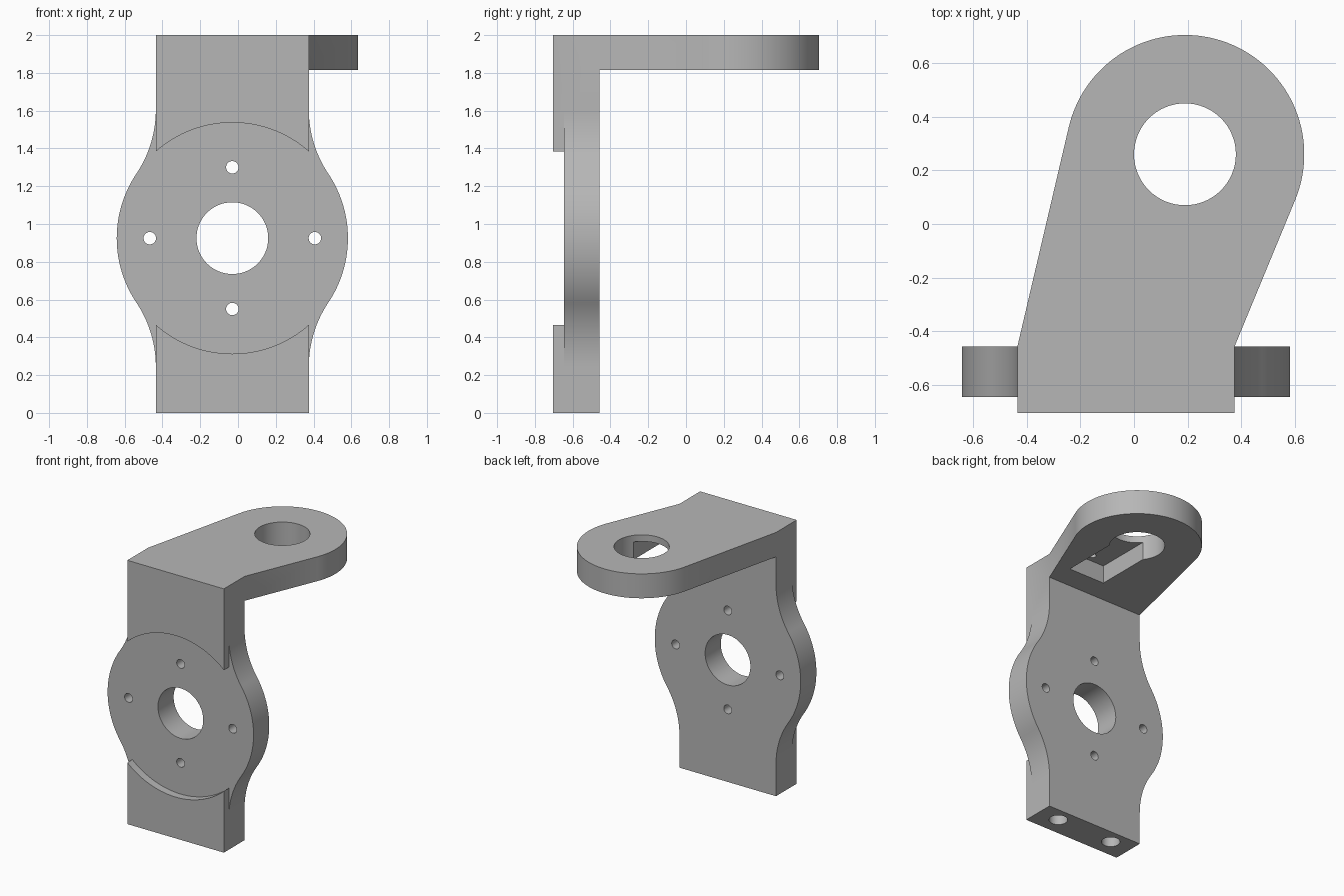
import bpy, bmesh
from math import sin, cos, pi, atan2, acos, hypot, sqrt, radians
from mathutils import Vector

if "Cube" in bpy.data.objects:
    bpy.data.objects.remove(bpy.data.objects["Cube"])

grey = bpy.data.materials.new("plain grey")
grey.use_nodes = True
colour = (0.47, 0.47, 0.47, 1)
grey.diffuse_color = colour
grey.node_tree.nodes["Principled BSDF"].inputs["Base Color"].default_value = colour

# Main dimensions
LEFT, RIGHT, MID = -0.435, 0.375, -0.03
FRONT, STEP, BACK = -0.705, -0.645, -0.457
HUB_Z, HUB_R, FILLET = 0.925, 0.612, 0.61
ARM_Z, ARM_X, ARM_Y, ARM_R, BORE = 1.815, 0.19, 0.26, 0.445, 0.19


def arc(cx, cy, r, a, b, n=32):
    return [(cx + r * cos(a + (b - a) * i / n), cy + r * sin(a + (b - a) * i / n))
            for i in range(n + 1)]


def circle(cx, cy, r, n=64):
    return arc(cx, cy, r, 0, 2 * pi, n)[:-1]


def rect(x0, x1, y0, y1):
    return [(x0, y0), (x1, y0), (x1, y1), (x0, y1)]


def prism(name, outline, lo, hi, axis="z"):
    """Extrude an outline between two levels along z, or along y for an x-z outline."""
    bm = bmesh.new()
    put = (lambda p: (p[0], p[1], lo)) if axis == "z" else (lambda p: (p[0], lo, p[1]))
    face = bm.faces.new([bm.verts.new(put(p)) for p in outline])
    step = Vector((0, 0, hi - lo)) if axis == "z" else Vector((0, hi - lo, 0))
    new = bmesh.ops.extrude_face_region(bm, geom=[face])["geom"]
    bmesh.ops.translate(bm, vec=step, verts=[v for v in new if isinstance(v, bmesh.types.BMVert)])
    bmesh.ops.recalc_face_normals(bm, faces=bm.faces)
    mesh = bpy.data.meshes.new(name)
    bm.to_mesh(mesh)
    bm.free()
    mesh.materials.append(grey)
    obj = bpy.data.objects.new(name, mesh)
    bpy.context.collection.objects.link(obj)
    return obj


def combine(target, tool, operation):
    tool.hide_render = True
    mod = target.modifiers.new(operation, "BOOLEAN")
    mod.operation, mod.solver, mod.object = operation, "EXACT", tool
    bpy.context.view_layer.objects.active = target
    bpy.ops.object.modifier_apply(modifier=mod.name)
    bpy.data.objects.remove(tool)


def cut(target, outline, lo, hi, axis="z"):
    combine(target, prism("cutter", outline, lo, hi, axis), "DIFFERENCE")


# Round hub blending into the upright through tangent fillets
half = RIGHT - MID
rise = sqrt((HUB_R + FILLET) ** 2 - (half + FILLET) ** 2)
tilt = atan2(rise, half + FILLET)
side = arc(half + FILLET, -rise, FILLET, pi, pi - tilt, 24)
side += arc(0, 0, HUB_R, -tilt, tilt, 40)[1:]
side += arc(half + FILLET, rise, FILLET, pi + tilt, pi, 24)[1:]
outline = [(MID + x, HUB_Z + z) for x, z in side]
outline += [(MID - x, HUB_Z + z) for x, z in reversed(side)]
hub = prism("hub", outline, STEP, BACK, "y")

# Upright plate with the round recess on its front
bracket = prism("bracket", rect(LEFT, RIGHT, 0, 2), FRONT, BACK, "y")
cut(bracket, circle(MID, HUB_Z, HUB_R, 128), FRONT - 0.1, STEP, "y")
combine(bracket, hub, "UNION")


# Rounded arm reaching back from the top
def tangent_angle(px, py, sign):
    dx, dy = px - ARM_X, py - ARM_Y
    return atan2(dy, dx) + sign * acos(ARM_R / hypot(dx, dy))


start = tangent_angle(RIGHT, BACK, 1)
end = tangent_angle(LEFT, BACK, -1) + 2 * pi
arm_outline = [(LEFT, BACK), (LEFT, FRONT), (RIGHT, FRONT), (RIGHT, BACK)]
arm_outline += arc(ARM_X, ARM_Y, ARM_R, start, end, 64)
combine(bracket, prism("arm", arm_outline, ARM_Z, 2), "UNION")

# Hub bore and four screw holes
cut(bracket, circle(MID, HUB_Z, BORE), -1, 0, "y")
for dx, dz in ((0.437, 0), (-0.437, 0), (0, 0.375), (0, -0.375)):
    cut(bracket, circle(MID + dx, HUB_Z + dz, 0.033, 32), -1, 0, "y")

# Arm bore, the slot under the arm and its small blind hole
cut(bracket, circle(ARM_X, ARM_Y, BORE), 1.7, 2.1)
cut(bracket, rect(ARM_X - 0.15, ARM_X + 0.15, -0.28, ARM_Y), 1.7, 1.95)
cut(bracket, circle(ARM_X, -0.22, 0.027, 24), 1.9, 1.985)

# Two blind holes in the foot
for s in (-1, 1):
    cut(bracket, circle(MID + s * 0.235, -0.565, 0.064, 32), -0.1, 0.25)

# Smooth the curved walls and keep the edges sharp
bpy.ops.object.select_all(action="DESELECT")
bracket.select_set(True)
bpy.context.view_layer.objects.active = bracket
bpy.ops.object.shade_smooth_by_angle(angle=radians(25))
